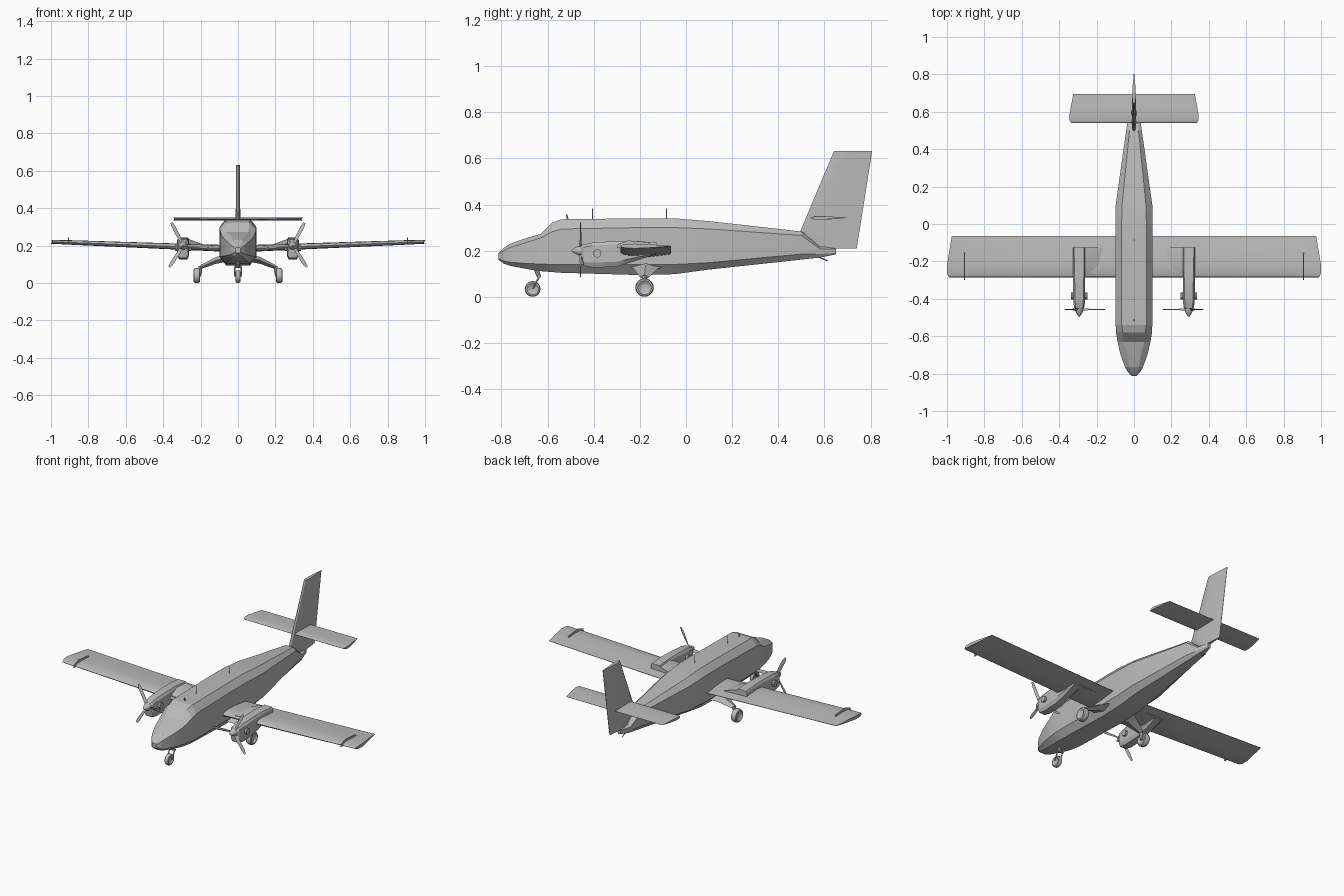
import bpy, bmesh, math
from mathutils import Vector

cube = bpy.data.objects.get("Cube")
if cube:
    bpy.data.objects.remove(cube, do_unlink=True)

# single light grey for the whole aircraft
grey = bpy.data.materials.new("light_grey")
grey.use_nodes = True
grey.diffuse_color = (0.5, 0.5, 0.5, 1)
grey.node_tree.nodes["Principled BSDF"].inputs["Base Color"].default_value = (0.5, 0.5, 0.5, 1)


def loft(name, rings, angle=25):
    """Skin a row of equal-length point rings and cap both ends."""
    bm = bmesh.new()
    rows = [[bm.verts.new(p) for p in ring] for ring in rings]
    n = len(rows[0])
    for a, b in zip(rows, rows[1:]):
        for i in range(n):
            j = (i + 1) % n
            bm.faces.new((a[i], a[j], b[j], b[i]))
    bm.faces.new(rows[0])
    bm.faces.new(rows[-1])
    bmesh.ops.recalc_face_normals(bm, faces=bm.faces)
    mesh = bpy.data.meshes.new(name)
    bm.to_mesh(mesh)
    bm.free()
    mesh.materials.append(grey)
    obj = bpy.data.objects.new(name, mesh)
    bpy.context.collection.objects.link(obj)
    bpy.ops.object.select_all(action='DESELECT')
    obj.select_set(True)
    bpy.context.view_layer.objects.active = obj
    bpy.ops.object.shade_smooth_by_angle(angle=math.radians(angle))
    return obj


def octagon(cx, y, wb, zb, wm, zl, zh, wt, zt):
    """Eight-sided cross-section: bottom, lower side, upper side, top."""
    right = [(wb, zb), (wm, zl), (wm, zh), (wt, zt)]
    pts = right + [(-x, z) for x, z in reversed(right)]
    return [(cx + x, y, z) for x, z in pts]


def tube(name, stops, sides=12):
    """Round body along a path of (point, radius) stops on one straight axis."""
    axis = Vector(stops[-1][0]) - Vector(stops[0][0])
    q = axis.to_track_quat('Z', 'Y')
    rings = []
    for p, r in stops:
        rings.append([Vector(p) + q @ Vector((r * math.cos(a), r * math.sin(a), 0))
                      for a in (2 * math.pi * i / sides for i in range(sides))])
    return loft(name, rings, 35)


# chord fraction, thickness fraction
AIRFOIL = [(0, 0), (.03, .25), (.12, .45), (.3, .5), (.6, .36), (1, .04),
           (1, -.04), (.6, -.36), (.3, -.5), (.12, -.45), (.03, -.25)]


def surface(name, stations, vertical=False):
    """Airfoil skin; station = span, leading y, trailing y, height, thickness, tip rake."""
    rings = []
    for s, le, te, h, t, rake in stations:
        ring = []
        for c, k in AIRFOIL:
            cut = rake * max(0, (c - .3) / .7) + rake * .4 * max(0, 1 - c / .08)
            span = s - math.copysign(cut, s)
            y = le + (te - le) * c
            ring.append((k * t, y, span) if vertical else (span, y, h + k * t))
        rings.append(ring)
    return loft(name, rings)


def mirrored(stations):
    return [(-s[0],) + s[1:] for s in reversed(stations)] + stations


# fuselage
BODY = [
    (-.812, .008, .16, .014, .165, .185, .008, .19),
    (-.79, .02, .143, .034, .155, .2, .018, .212),
    (-.765, .03, .135, .048, .15, .213, .025, .229),
    (-.70, .042, .122, .072, .145, .233, .036, .252),
    (-.63, .056, .111, .088, .142, .255, .056, .272),
    (-.58, .062, .107, .096, .14, .282, .06, .322),
    (-.54, .064, .104, .098, .14, .294, .066, .336),
    (-.2, .064, .094, .098, .14, .3, .067, .34),
    (-.05, .064, .098, .098, .14, .3, .067, .34),
    (.1, .06, .118, .098, .148, .294, .064, .328),
    (.5, .026, .161, .042, .185, .266, .024, .283),
    (.58, .02, .17, .03, .185, .208, .015, .217),
    (.65, .005, .184, .01, .19, .208, .005, .212)]
loft("fuselage", [octagon(0, *s) for s in BODY], 12)

# wing, tailplane and fin
surface("wing", mirrored([(.09, -.285, -.065, .186, .036, 0),
                          (.9, -.285, -.065, .217, .024, 0),
                          (1.0, -.285, -.065, .22, .02, .026)]))
surface("tailplane", mirrored([(.01, .54, .695, .342, .016, 0),
                               (.345, .54, .695, .342, .014, .02)]))
surface("fin", [(.21, .575, .74, 0, .022, 0), (.283, .495, .752, 0, .026, 0),
                (.632, .642, .807, 0, .02, 0)], vertical=True)

# tail skid
tube("tail_skid", [((0, .57, .175), .004), ((0, .615, .155), .003)], 6)

# roof aerials
for i, (y0, y1, z1, r) in enumerate([(-.405, -.405, .382, .0025),
                                     (-.085, -.085, .382, .0025),
                                     (-.51, -.518, .356, .004)]):
    tube(f"roof_aerial_{i + 1}", [((0, y0, .325), r), ((0, y1, z1), r)], 6)

# wheel: width fraction, radius fraction
WHEEL = [(-.25, .3), (-.3, .5), (-.42, .6), (-.5, .75), (-.42, .92), (-.2, 1),
         (.2, 1), (.42, .92), (.5, .75), (.42, .6), (.3, .5), (.25, .3)]


def wheel(name, x, y, z, r, width):
    tube(name, [((x + w * width, y, z), k * r) for w, k in WHEEL], 20)


# nacelle: y, bottom half width, bottom, side half width, low, high, top half width, top
NACELLE = [
    (-.455, .012, .18, .02, .188, .212, .012, .22),
    (-.445, .02, .135, .028, .15, .215, .02, .226),
    (-.40, .022, .126, .032, .148, .222, .022, .236),
    (-.30, .022, .13, .032, .152, .228, .024, .241),
    (-.22, .018, .155, .032, .17, .23, .026, .242),
    (-.125, .022, .186, .032, .19, .226, .027, .235)]

for side, s in (("left", 1), ("right", -1)):
    cx = .293 * s
    loft(f"{side}_nacelle", [octagon(cx, *n) for n in NACELLE], 20)

    # sloping fairing between nacelle and inner wing
    loft(f"{side}_nacelle_fairing", [
        [(x * s, y, z) for x, z in ((.3, .18), (.3, top), (.26, top - .004), (.17, .2), (.17, .18))]
        for y, top in ((-.275, .212), (-.22, .238), (-.125, .232))], 20)

    # spinner and exhaust stubs
    tube(f"{side}_spinner", [((cx, y, .2), r) for y, r in
                             ((-.445, .024), (-.465, .021), (-.482, .013), (-.497, .002))], 14)
    tube(f"{side}_exhausts", [((cx - .045, -.385, .188), .018),
                              ((cx + .045, -.385, .188), .018)], 10)

    # three twisted propeller blades
    for i in range(3):
        a = math.radians(63 + 120 * i)
        u = Vector((math.cos(a) * s, 0, math.sin(a)))
        v = Vector((-math.sin(a) * s, 0, math.cos(a)))
        rings = []
        for d, w, tw in ((.01, .006, .006), (.05, .009, .004), (.11, .01, .002), (.137, .006, .001)):
            c = Vector((cx, -.457, .2)) + u * d
            e, f = v * w + Vector((0, tw, 0)), Vector((0, .0015, 0))
            rings.append([c + e, c + f, c - e, c - f])
        loft(f"{side}_propeller_blade_{i + 1}", rings)

    # wing fence near the tip
    loft(f"{side}_wing_fence", [
        [(x * s, y, z) for y, z in ((-.3, .212), (-.295, .228), (-.25, .244), (-.16, .236), (-.14, .21))]
        for x in (.903, .908)])

    # main gear leg, axle strut and wheel
    def leg_ring(x, z, y0, y1, t):
        return [(x * s, y, z + d) for y, d in
                ((y0, 0), ((y0 + y1) / 2, t), (y1, 0), ((y0 + y1) / 2, -t))]
    loft(f"{side}_main_leg", [leg_ring(.07, .132, -.25, -.09, .02),
                              leg_ring(.12, .12, -.225, -.125, .018),
                              leg_ring(.2, .085, -.2, -.16, .011)])
    tube(f"{side}_main_strut", [((.2 * s, -.18, .09), .011), ((.207 * s, -.18, .036), .009)], 8)
    wheel(f"{side}_main_wheel", .22 * s, -.18, .04, .04, .036)

    # nose gear fork
    tube(f"{side}_nose_fork", [((.016 * s, -.635, .088), .004), ((.018 * s, -.665, .036), .004)], 6)

# nose gear
tube("nose_leg", [((0, -.65, .12), .01), ((0, -.637, .086), .009)], 8)
tube("nose_fork_bridge", [((-.02, -.637, .087), .007), ((.02, -.637, .087), .007)], 8)
wheel("nose_wheel", 0, -.665, .034, .034, .026)
